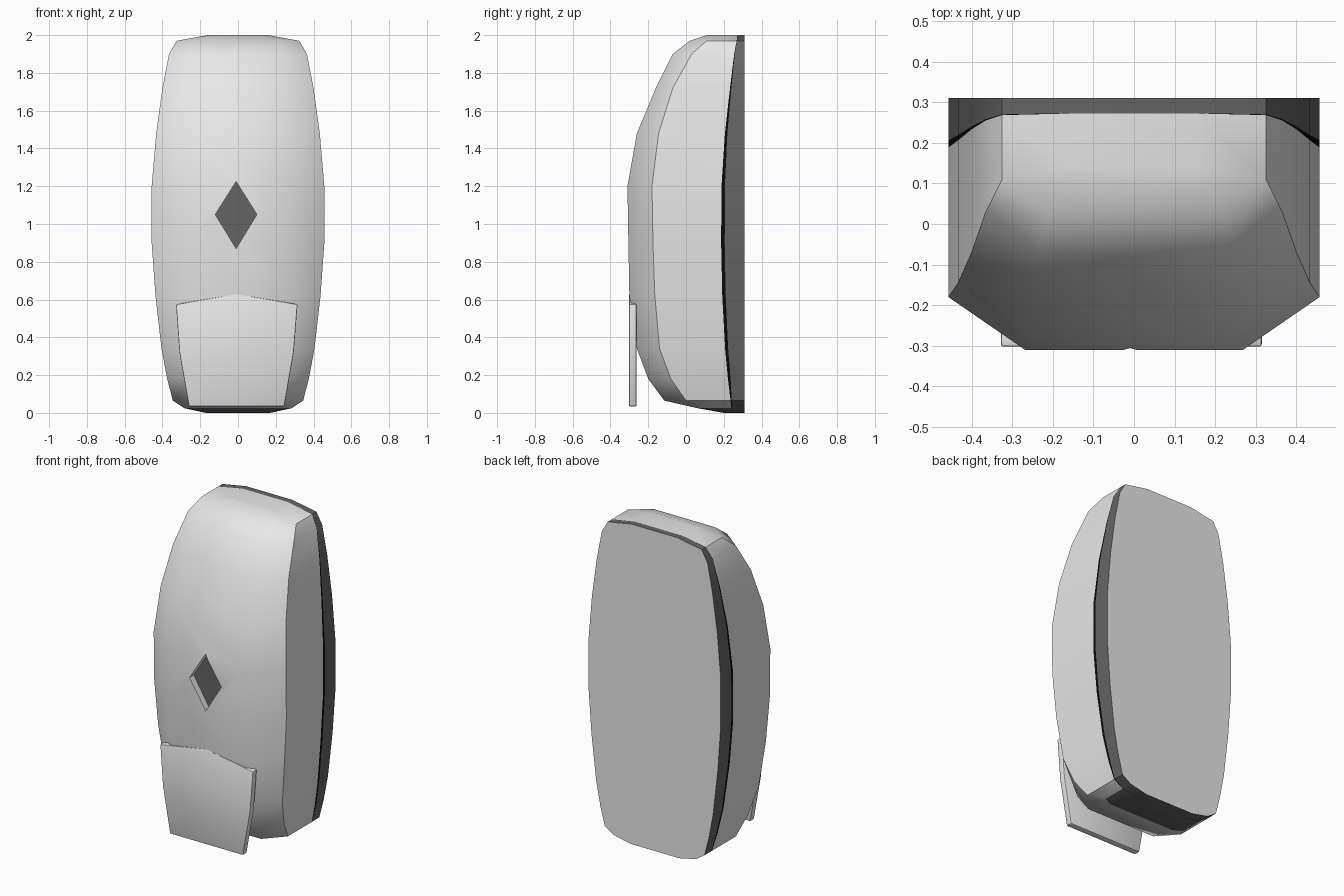
import bpy, bmesh

if "Cube" in bpy.data.objects:
    bpy.data.objects.remove(bpy.data.objects["Cube"])


def material(name, v):
    m = bpy.data.materials.new(name)
    m.diffuse_color = (v, v, v, 1)
    m.use_nodes = True
    m.node_tree.nodes["Principled BSDF"].inputs["Base Color"].default_value = m.diffuse_color
    return m


LIGHT = material("light_grey", 0.8)
DARK = material("dark_grey", 0.13)
BLACK = material("black", 0.003)


def make_object(name, bm):
    bmesh.ops.recalc_face_normals(bm, faces=bm.faces)
    me = bpy.data.meshes.new(name)
    bm.to_mesh(me)
    bm.free()
    for m in (LIGHT, DARK, BLACK):
        me.materials.append(m)
    ob = bpy.data.objects.new(name, me)
    bpy.context.collection.objects.link(ob)
    return ob


def select(ob):
    bpy.ops.object.select_all(action='DESELECT')
    ob.select_set(True)
    bpy.context.view_layer.objects.active = ob


def prism(name, outline, y0, y1):
    """Extrude an (x, z) outline from y0 to y1; the last face is the y1 cap."""
    bm = bmesh.new()
    a = [bm.verts.new((x, y0, z)) for x, z in outline]
    b = [bm.verts.new((x, y1, z)) for x, z in outline]
    n = len(a)
    bm.faces.new(a)
    for i in range(n):
        bm.faces.new((a[i], a[(i + 1) % n], b[(i + 1) % n], b[i]))
    bm.faces.new(b).material_index = 1 if name.endswith("cutter") else 0
    return make_object(name, bm)


# Housing: lofted sections (z, half width, front half width, front y, side y, seam y, black seam width)
ROWS = [
    (0.000, 0.170, 0.150, 0.200, 0.215, 0.245, 0.002),
    (0.025, 0.285, 0.230, 0.060, 0.090, 0.240, 0.003),
    (0.065, 0.345, 0.240, -0.115, 0.000, 0.236, 0.006),
    (0.180, 0.375, 0.250, -0.200, -0.080, 0.222, 0.014),
    (0.340, 0.405, 0.258, -0.260, -0.140, 0.207, 0.016),
    (0.620, 0.437, 0.265, -0.300, -0.165, 0.192, 0.018),
    (0.900, 0.457, 0.268, -0.305, -0.175, 0.186, 0.019),
    (1.200, 0.457, 0.268, -0.310, -0.180, 0.188, 0.018),
    (1.480, 0.433, 0.260, -0.260, -0.145, 0.206, 0.013),
    (1.720, 0.400, 0.250, -0.160, -0.070, 0.233, 0.007),
    (1.900, 0.365, 0.235, -0.070, 0.030, 0.255, 0.003),
    (1.970, 0.325, 0.215, 0.020, 0.110, 0.268, 0.002),
    (2.000, 0.160, 0.140, 0.110, 0.140, 0.272, 0.001),
]
bm = bmesh.new()
rings = []
for z, w, fx, fy, cy, sy, bw in ROWS:
    half = [(fx, fy), (w, cy), (w, sy), (w, sy + bw), (w, 0.31)]
    pts = half + [(-x, y) for x, y in reversed(half)]
    rings.append([bm.verts.new((x, y, z)) for x, y in pts])
COLUMN = [0, 0, 2, 1, 0, 1, 2, 0, 0, 0]     # colour of each strip round the ring
for r in range(len(rings) - 1):
    a, b = rings[r], rings[r + 1]
    for i in range(10):
        j = (i + 1) % 10
        f = bm.faces.new((a[i], a[j], b[j], b[i]))
        f.material_index = 1 if r == 0 and COLUMN[i] == 0 and i != 4 else COLUMN[i]
for ring, bottom in ((rings[0], True), (rings[-1], False)):
    for i in range(4):
        f = bm.faces.new((ring[i], ring[i + 1], ring[8 - i], ring[9 - i]))
        f.material_index = 1 if bottom or i >= 2 else 0
housing = make_object("housing", bm)

# Diamond window: shallow recess with a dark floor
diamond = [(-0.12, 1.05), (-0.01, 0.87), (0.10, 1.05), (-0.01, 1.225)]
cutter = prism("window_cutter", diamond, -0.4, -0.265)
cutter.hide_render = True
select(housing)
mod = housing.modifiers.new("window", 'BOOLEAN')
mod.operation = 'DIFFERENCE'
mod.solver = 'EXACT'
mod.object = cutter
bpy.ops.object.modifier_apply(modifier=mod.name)
bpy.data.objects.remove(cutter)
bpy.ops.object.shade_smooth_by_angle(angle=0.7)

# Push plate at the lower front
plate = prism("push_plate", [(-0.26, 0.035), (0.245, 0.035), (0.295, 0.32), (0.315, 0.575),
                             (-0.008, 0.63), (-0.328, 0.575), (-0.31, 0.32)], -0.302, -0.262)
bev = plate.modifiers.new("soft_edge", 'BEVEL')
bev.width = 0.006
bev.segments = 2
select(plate)
bpy.ops.object.modifier_apply(modifier=bev.name)
bpy.ops.object.shade_smooth_by_angle(angle=0.6)
